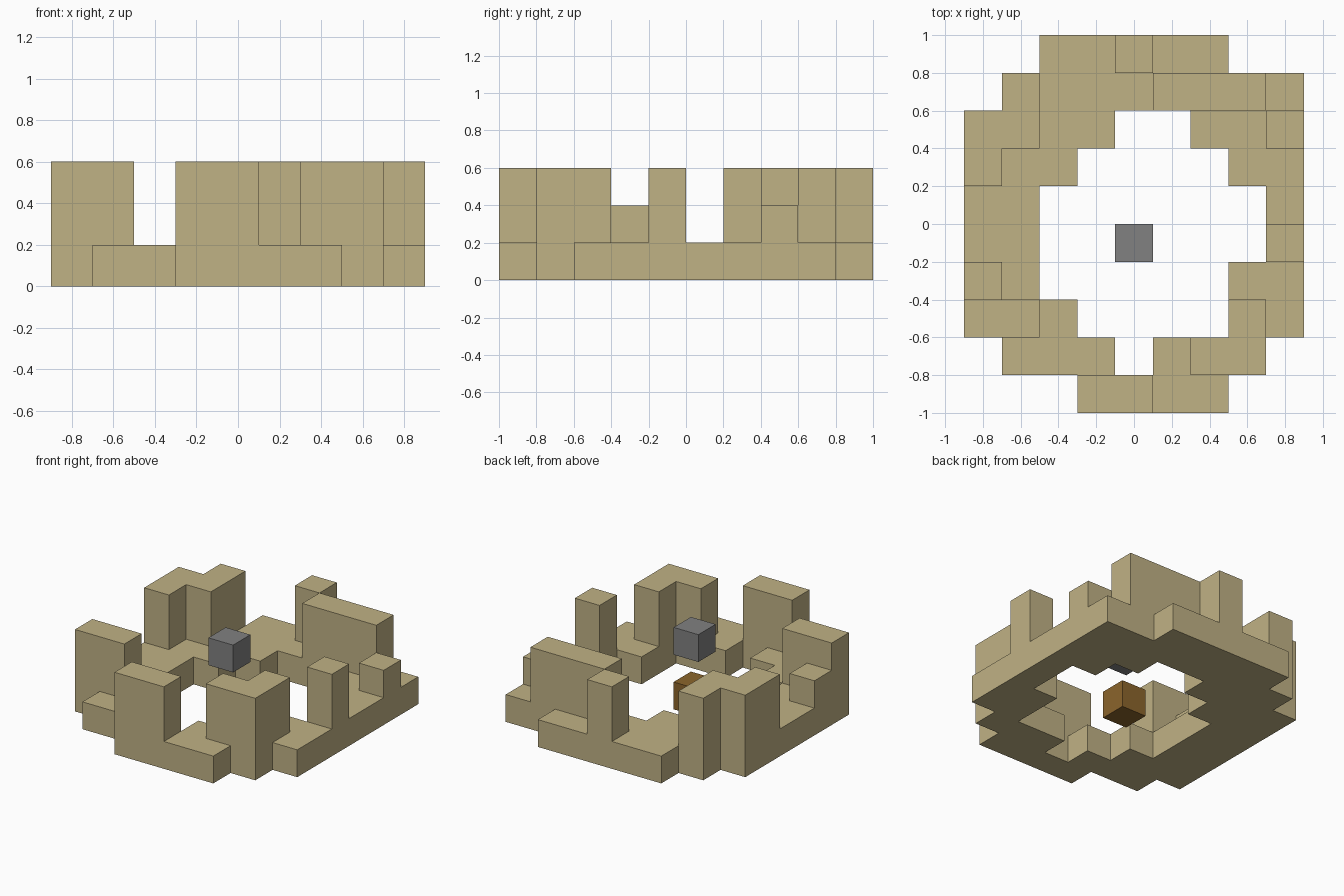
import bpy
import bmesh
from math import radians
from mathutils import Vector

CELL = 0.2

# Plan of the ruin, back row first: each digit is the wall height in blocks
PLAN = [
    "..11311..",
    ".31113331",
    "3311..112",
    "311....11",
    "11......1",
    "11......3",
    "21.....11",
    "331....31",
    ".111.133.",
    "...3311..",
]


def make_material(name, color):
    mat = bpy.data.materials.new(name)
    mat.use_nodes = True
    mat.diffuse_color = color
    bsdf = next(n for n in mat.node_tree.nodes if n.type == 'BSDF_PRINCIPLED')
    bsdf.inputs["Base Color"].default_value = color
    bsdf.inputs["Roughness"].default_value = 0.9
    return mat


def block_shell(name, cells, mat):
    """Outer skin of a set of unit blocks, with flat areas merged."""
    bm = bmesh.new()
    for cell in cells:
        centre = Vector(cell)
        for axis in range(3):
            for sign in (-1, 1):
                step = Vector((0, 0, 0))
                step[axis] = sign
                if tuple(int(c) for c in centre + step) in cells:
                    continue
                u, v = Vector((0, 0, 0)), Vector((0, 0, 0))
                u[(axis + 1) % 3] = 0.5
                v[(axis + 2) % 3] = 0.5 * sign
                mid = centre + step * 0.5
                corners = (mid - u - v, mid + u - v, mid + u + v, mid - u + v)
                bm.faces.new([bm.verts.new(c) for c in corners])
    # Cell indices to model space: block (0, 0, 0) rests on the ground
    cols, rows = len(PLAN[0]), len(PLAN)
    offset = Vector(((1 - cols) / 2, (1 - rows) / 2, 0.5))
    for vert in bm.verts:
        vert.co = (vert.co + offset) * CELL
    bmesh.ops.remove_doubles(bm, verts=bm.verts, dist=CELL / 100)
    bmesh.ops.dissolve_limit(bm, angle_limit=radians(1),
                             verts=bm.verts, edges=bm.edges)
    mesh = bpy.data.meshes.new(name)
    bm.to_mesh(mesh)
    bm.free()
    mesh.materials.append(mat)
    obj = bpy.data.objects.new(name, mesh)
    bpy.context.collection.objects.link(obj)
    return obj


cube = bpy.data.objects.get("Cube")
if cube:
    bpy.data.objects.remove(cube, do_unlink=True)

sand = make_material("sandstone", (0.53, 0.445, 0.235, 1))
grey = make_material("grey_stone", (0.22, 0.22, 0.22, 1))
brown = make_material("brown_wood", (0.26, 0.13, 0.025, 1))

# Broken ring wall on its low foundation
ring = {(x, y, z)
        for y, row in enumerate(reversed(PLAN))
        for x, height in enumerate(row) if height != "."
        for z in range(int(height))}
block_shell("ring_wall", ring, sand)

# Wooden block on the ground and stone block floating above it
block_shell("ground_block", {(4, 4, 0)}, brown)
block_shell("floating_block", {(4, 4, 2)}, grey)
